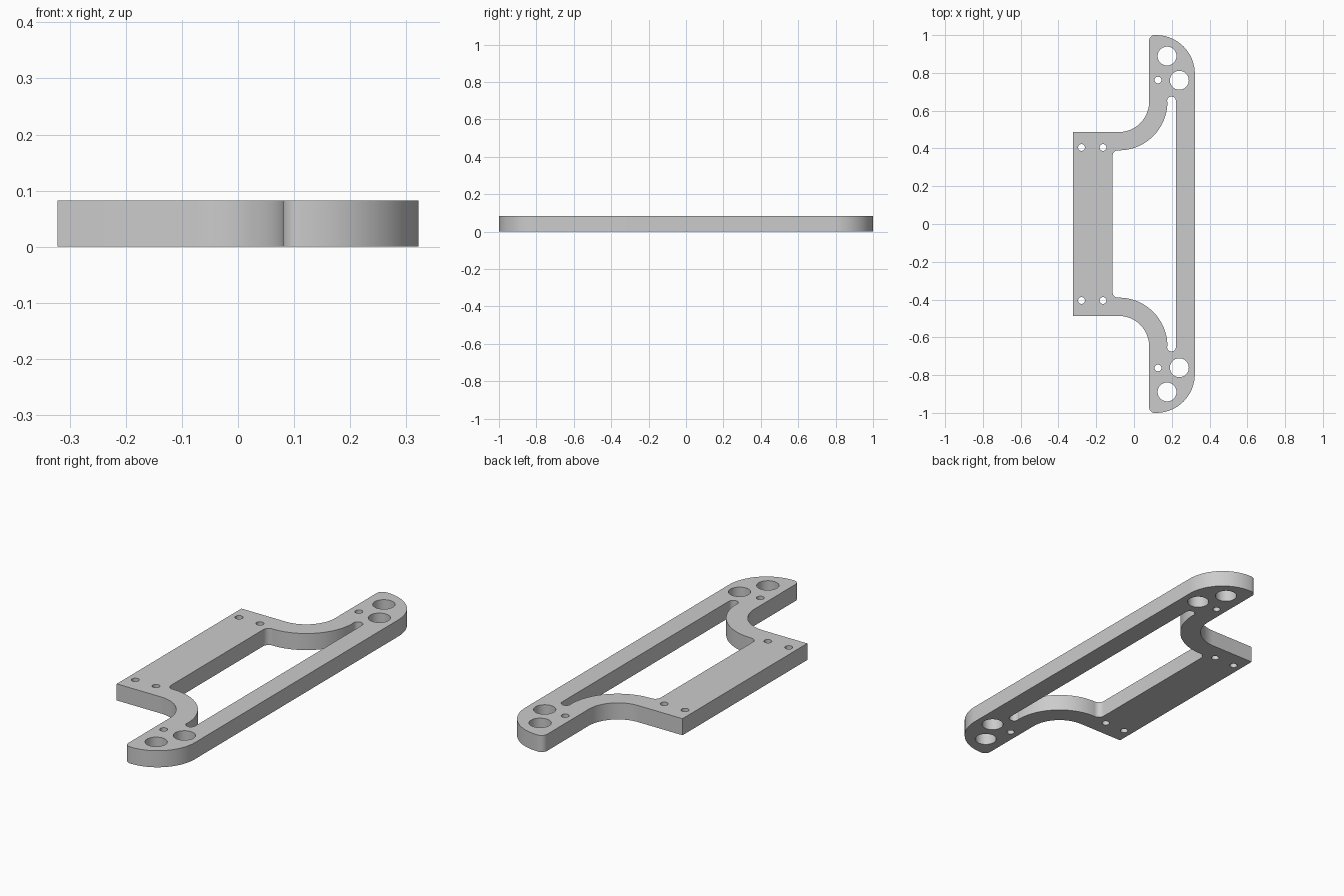
import bpy
import bmesh
from math import cos, sin, pi, radians

if "Cube" in bpy.data.objects:
    bpy.data.objects.remove(bpy.data.objects["Cube"])

THICK = 0.082


def arc(cx, cy, r, a0, a1, n=16):
    """Points on an arc from a0 to a1 degrees."""
    return [(cx + r * cos(radians(a0 + (a1 - a0) * i / n)),
             cy + r * sin(radians(a0 + (a1 - a0) * i / n))) for i in range(n + 1)]


def circle(cx, cy, r, n):
    return [(cx + r * cos(2 * pi * i / n), cy + r * sin(2 * pi * i / n)) for i in range(n)]


def mirrored(half):
    """Close a half profile by mirroring it across y = 0."""
    return half + [(x, -y) for x, y in reversed(half)]


# Outer rim: square mount, concave arm, rounded end tab
outer = mirrored([(-0.322, 0.487)]
                 + arc(-0.08, 0.647, 0.16, -90, 0, 24)
                 + arc(0.11, 0.97, 0.03, 180, 90, 8)
                 + arc(0.117, 0.795, 0.205, 90, 0, 28))

# Inner window: filleted corner, convex arm, narrow round-ended slot
window = mirrored(arc(-0.084, 0.36, 0.03, 180, 90, 8)
                  + arc(-0.08, 0.647, 0.257, -90, 0, 28)
                  + arc(0.1985, 0.651, 0.0235, 180, 0, 12))

# Bolt holes, the same at both ends
loops = [outer, window]
for side in (1, -1):
    for x, y, r, n in ((0.175, 0.889, 0.05, 40), (0.24, 0.761, 0.05, 40),
                       (0.127, 0.762, 0.018, 24),
                       (-0.278, 0.405, 0.018, 24), (-0.164, 0.405, 0.018, 24)):
        loops.append(circle(x, side * y, r, n))

# Fill the profile and extrude it to a plate
bm = bmesh.new()
for pts in loops:
    vs = [bm.verts.new((x, y, 0)) for x, y in pts]
    for i, v in enumerate(vs):
        bm.edges.new((v, vs[(i + 1) % len(vs)]))
bmesh.ops.remove_doubles(bm, verts=bm.verts[:], dist=1e-5)
bmesh.ops.triangle_fill(bm, use_beauty=True, use_dissolve=False,
                        edges=bm.edges[:], normal=(0, 0, 1))
ext = bmesh.ops.extrude_face_region(bm, geom=bm.faces[:], use_keep_orig=True)
top = [g for g in ext["geom"] if isinstance(g, bmesh.types.BMVert)]
bmesh.ops.translate(bm, verts=top, vec=(0, 0, THICK))
bmesh.ops.recalc_face_normals(bm, faces=bm.faces[:])

mesh = bpy.data.meshes.new("bracket_plate")
bm.to_mesh(mesh)
bm.free()
plate = bpy.data.objects.new("bracket_plate", mesh)
bpy.context.collection.objects.link(plate)

# Plain grey finish
mat = bpy.data.materials.new("plain_grey")
mat.use_nodes = True
grey = (0.6, 0.6, 0.6, 1)
mat.diffuse_color = grey
mat.node_tree.nodes["Principled BSDF"].inputs["Base Color"].default_value = grey
mesh.materials.append(mat)

# Smooth curved walls, keep rims sharp
bpy.ops.object.select_all(action='DESELECT')
plate.select_set(True)
bpy.context.view_layer.objects.active = plate
bpy.ops.object.shade_smooth_by_angle(angle=radians(30))
